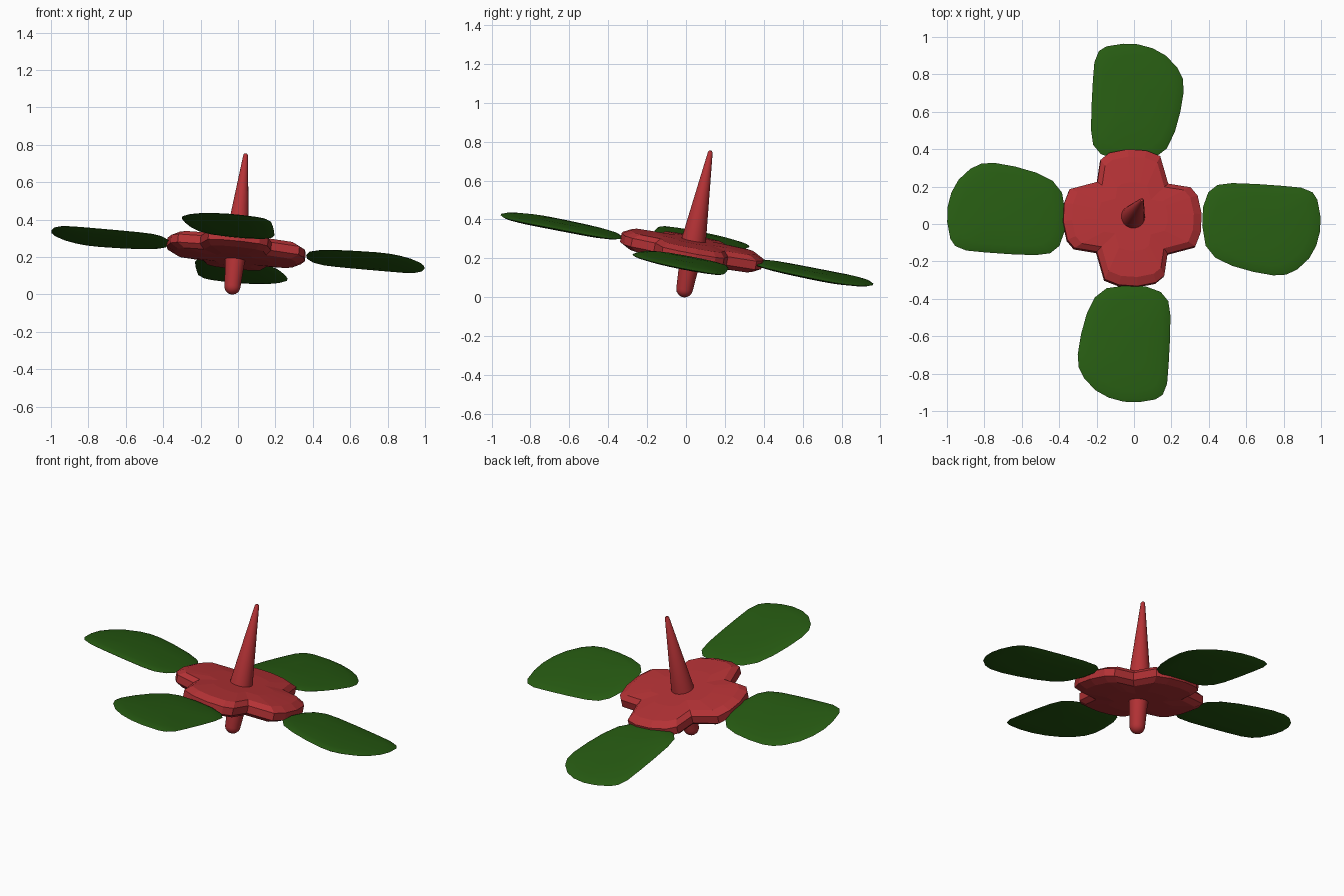
import bpy, bmesh, math
from mathutils import Matrix, Euler

if "Cube" in bpy.data.objects:
    bpy.data.objects.remove(bpy.data.objects["Cube"])

# The whole toy leans: parts are modelled upright, then tilted about the hub centre
TILT = Matrix.Translation((-0.01, 0.03, 0.24)) @ Euler((-0.185, 0.1, 0)).to_matrix().to_4x4()


def material(name, rgb):
    m = bpy.data.materials.new(name)
    m.diffuse_color = (*rgb, 1)
    m.use_nodes = True
    m.node_tree.nodes["Principled BSDF"].inputs["Base Color"].default_value = m.diffuse_color
    return m


red = material("red", (0.46, 0.032, 0.036))
green = material("leaf green", (0.02, 0.105, 0.006))


def loft(name, rings, mat, matrix=TILT, smooth=None):
    """Skin a stack of closed rings and cap both ends."""
    bm = bmesh.new()
    loops = [[bm.verts.new(p) for p in ring] for ring in rings]
    n = len(loops[0])
    for a, b in zip(loops, loops[1:]):
        for i in range(n):
            j = (i + 1) % n
            bm.faces.new((a[i], a[j], b[j], b[i]))
    bm.faces.new(list(reversed(loops[0])))
    bm.faces.new(loops[-1])
    bmesh.ops.recalc_face_normals(bm, faces=bm.faces)
    me = bpy.data.meshes.new(name)
    bm.to_mesh(me)
    bm.free()
    me.materials.append(mat)
    ob = bpy.data.objects.new(name, me)
    ob.matrix_world = matrix
    bpy.context.collection.objects.link(ob)
    if smooth:
        bpy.ops.object.select_all(action='DESELECT')
        ob.select_set(True)
        bpy.context.view_layer.objects.active = ob
        bpy.ops.object.shade_smooth_by_angle(angle=math.radians(smooth))
    return ob


def scaled(outline, layers, centre=(0, 0)):
    cx, cy = centre
    return [[(cx + (x - cx) * s, cy + (y - cy) * s, z) for x, y in outline]
            for s, z in layers]


# Hub: four-lobed faceted disc
lobe = [(0.335, -0.155), (0.365, -0.08), (0.372, 0.02), (0.352, 0.12), (0.315, 0.165), (0.195, 0.185)]
hub_outline = []
for k in range(4):
    c, s = (1, 0, -1, 0)[k], (0, 1, 0, -1)[k]
    hub_outline += [(x * c - y * s, x * s + y * c) for x, y in lobe]
loft("hub", scaled(hub_outline, [(0.5, -0.057), (0.88, -0.046), (1, -0.022),
                                 (1, 0.022), (0.88, 0.046), (0.5, 0.055)]), red)

# Spindle: tapered spike above, rounded peg below
def circle(r, z, n=28):
    return [(r * math.cos(2 * math.pi * i / n), r * math.sin(2 * math.pi * i / n), z) for i in range(n)]


loft("spike", [circle(0.066, 0.03), circle(0.012, 0.518), circle(0.006, 0.525)], red, smooth=35)
peg = [(0.054, -0.04)] + [(0.043 * math.cos(a), -0.202 - 0.043 * math.sin(a))
                          for a in (math.radians(15 * i) for i in range(6))] + [(0.003, -0.245)]
loft("peg", [circle(r, z) for r, z in peg], red, smooth=35)

# Blades: thin lens-shaped leaves, one per lobe
leaf = [(0.364, -0.03), (0.37, 0.07), (0.40, 0.15), (0.45, 0.19), (0.53, 0.2), (0.66, 0.195),
        (0.8, 0.185), (0.9, 0.175), (0.96, 0.15), (0.985, 0.11), (1.0, 0.02), (0.997, -0.06),
        (0.975, -0.14), (0.935, -0.21), (0.87, -0.27), (0.81, -0.298), (0.74, -0.302),
        (0.63, -0.282), (0.52, -0.25), (0.43, -0.205), (0.38, -0.14)]
leaf_layers = [(0.4, -0.019), (0.8, -0.012), (0.95, -0.006), (1, 0),
               (0.95, 0.006), (0.8, 0.012), (0.4, 0.019)]
blades = [("right", 0.012, -0.008), ("back", -0.05, 0.012), ("left", -0.006, 0.0), ("front", 0.0, -0.004)]
for k, (side, du, dv) in enumerate(blades):
    place = TILT @ Matrix.Rotation(k * math.pi / 2, 4, 'Z') @ Matrix.Translation((du, dv, 0))
    loft(side + "_blade", scaled(leaf, leaf_layers, (0.68, -0.04)), green, place, smooth=50)
